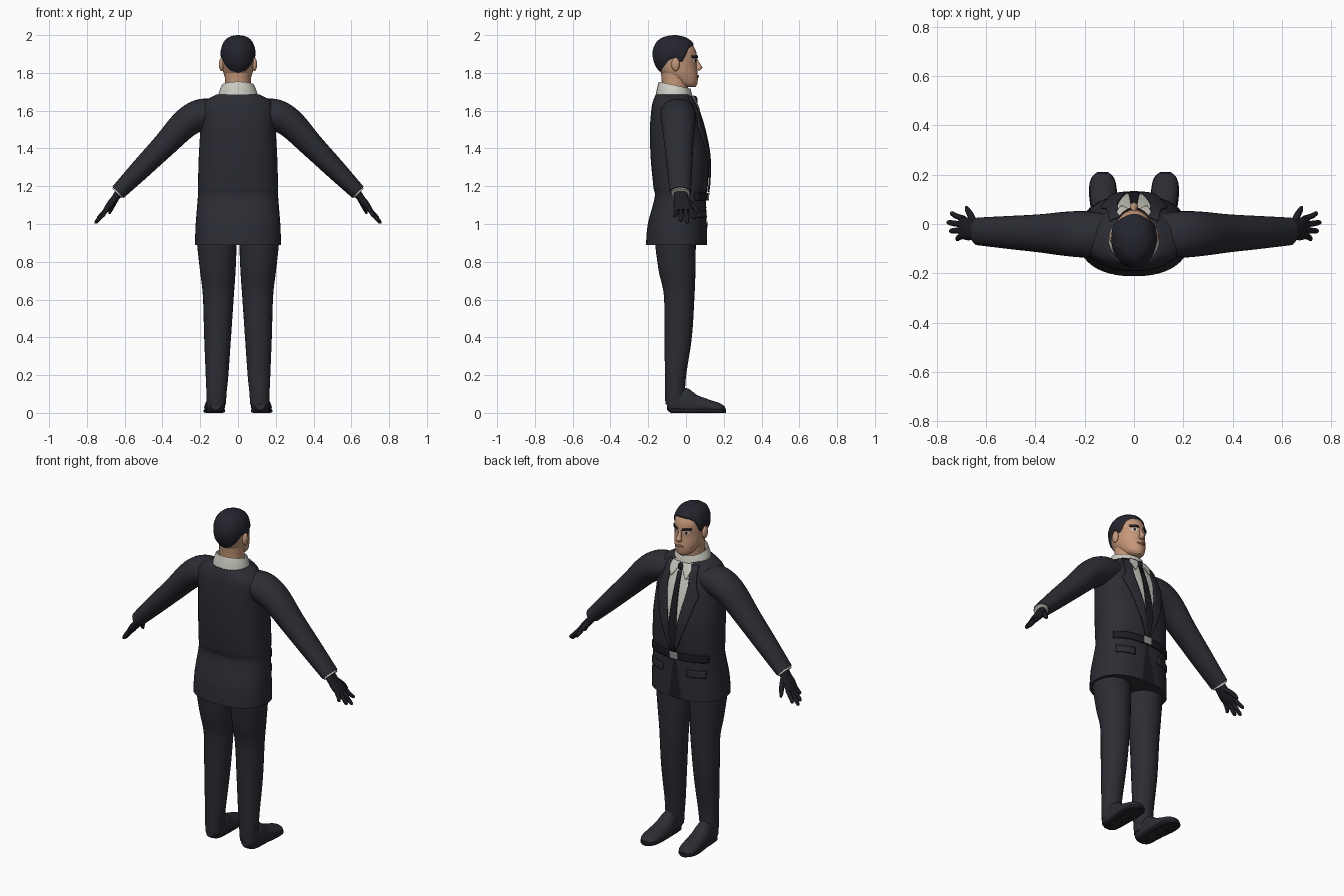
import bpy, bmesh, math
from mathutils import Vector

cube = bpy.data.objects.get("Cube")
if cube:
    bpy.data.objects.remove(cube, do_unlink=True)

X, Y, Z = Vector((1, 0, 0)), Vector((0, 1, 0)), Vector((0, 0, 1))


def material(name, r, g, b):
    m = bpy.data.materials.new(name)
    m.use_nodes = True
    m.diffuse_color = (r, g, b, 1)
    bsdf = m.node_tree.nodes["Principled BSDF"]
    bsdf.inputs["Base Color"].default_value = (r, g, b, 1)
    bsdf.inputs["Roughness"].default_value = 0.7
    return m


SUIT = material("charcoal suit", .025, .026, .034)
DARK = material("black cloth", .012, .012, .017)
HAIR = material("dark hair", .018, .019, .027)
SKIN = material("skin", .56, .31, .19)
LIPS = material("lips", .36, .16, .11)
SHIRT = material("shirt white", .62, .61, .55)
METAL = material("buckle grey", .3, .3, .3)


def finish(name, bm, mat, angle=50):
    bmesh.ops.recalc_face_normals(bm, faces=bm.faces)
    me = bpy.data.meshes.new(name)
    bm.to_mesh(me)
    bm.free()
    me.materials.append(mat)
    me.shade_smooth()
    me.set_sharp_from_angle(angle=math.radians(angle))
    ob = bpy.data.objects.new(name, me)
    bpy.context.collection.objects.link(ob)
    return ob


def smooth(stations, steps=5):
    """Catmull-Rom samples through stations (x, y, z, radius a, radius b)."""
    out, last = [], len(stations) - 1
    for i in range(last):
        p0, p1, p2, p3 = (stations[max(0, min(last, i + k))] for k in (-1, 0, 1, 2))
        for s in range(steps):
            t = s / steps
            out.append([b + t / 2 * (c - a + t * (2*a - 5*b + 4*c - d + t * (3*b - a - 3*c + d)))
                        for a, b, c, d in zip(p0, p1, p2, p3)])
    return out + [list(stations[-1])]


def loft(name, stations, mat, side=X, axis=None, power=2, n=28, caps=True, floor=False):
    """Skin superelliptic rings along the stations."""
    bm, rings, pts = bmesh.new(), [], smooth(stations)
    for i, s in enumerate(pts):
        a, b = pts[max(0, i - 1)], pts[min(len(pts) - 1, i + 1)]
        along = (axis or Vector(b[:3]) - Vector(a[:3])).normalized()
        up = along.cross(side).normalized()
        ring = []
        for k in range(n):
            c, d = math.cos(math.tau * k / n), math.sin(math.tau * k / n)
            p = (Vector(s[:3]) + side * s[3] * math.copysign(abs(c) ** (2 / power), c)
                 + up * s[4] * math.copysign(abs(d) ** (2 / power), d))
            if floor:
                p.z = max(p.z, 0)
            ring.append(bm.verts.new(p))
        rings.append(ring)
    for r, q in zip(rings, rings[1:]):
        for k in range(n):
            bm.faces.new((r[k], r[(k + 1) % n], q[(k + 1) % n], q[k]))
    if caps:
        bm.faces.new(rings[0])
        bm.faces.new(rings[-1])
    return finish(name, bm, mat)


def lerp_table(table, key, col):
    for a, b in zip(table, table[1:]):
        if a[col] <= key <= b[col]:
            t = (key - a[col]) / max(b[col] - a[col], 1e-9)
            return [u + t * (v - u) for u, v in zip(a, b)]
    return table[0] if key < table[0][col] else table[-1]


def panel(name, body, rows, mat, lift=.004, power=2, mirror=1, thick=0, cols=8, steps=5):
    """Sheet given by rows (z, x0, x1), laid on the front of a lofted body."""
    bm, grid = bmesh.new(), []
    for i in range((len(rows) - 1) * steps + 1):
        j = min(i // steps, len(rows) - 2)
        t = i / steps - j
        z, x0, x1 = (u + t * (v - u) for u, v in zip(rows[j], rows[j + 1]))
        _, cy, _, rx, ry = lerp_table(body, z, 2)
        line = []
        for k in range(cols + 1):
            x = x0 + (x1 - x0) * k / cols
            bulge = max(0, 1 - abs(x / rx) ** power) ** (1 / power)
            line.append(bm.verts.new((x * mirror, cy + ry * bulge + lift, z)))
        grid.append(line)
    for r, q in zip(grid, grid[1:]):
        for k in range(cols):
            bm.faces.new((r[k], r[k + 1], q[k + 1], q[k]))
    ob = finish(name, bm, mat)
    if thick:
        mod = ob.modifiers.new("thickness", 'SOLIDIFY')
        mod.thickness, mod.offset = thick, 0
    return ob


def ball(name, loc, size, mat):
    bm = bmesh.new()
    bmesh.ops.create_uvsphere(bm, u_segments=16, v_segments=10, radius=1)
    for v in bm.verts:
        v.co = Vector(a * b + c for a, b, c in zip(v.co, size, loc))
    return finish(name, bm, mat)


# Jacket body
TORSO = [(0, -.05, .89, .228, .162), (0, -.046, 1, .224, .156), (0, -.03, 1.14, .213, .136),
         (0, -.029, 1.2, .212, .144), (0, -.034, 1.35, .208, .153), (0, -.05, 1.5, .2, .141),
         (0, -.062, 1.6, .2, .122), (0, -.068, 1.65, .175, .107), (0, -.068, 1.685, .115, .092)]
loft("jacket_body", TORSO, SUIT, axis=Z, power=2.3, n=48)
body = smooth(TORSO)
cloth = dict(body=body, power=2.3)

# Shirt, tie, belt and front opening
panel("shirt_front", rows=[(1.17, -.012, .012), (1.35, -.04, .04), (1.55, -.072, .072),
                           (1.68, -.06, .06)], mat=SHIRT, **cloth)
panel("tie", rows=[(1.17, -.011, .011), (1.3, -.026, .026), (1.63, -.011, .011)],
      mat=DARK, lift=.01, thick=.006, **cloth)
ball("tie_knot", (0, .048, 1.655), (.018, .014, .024), DARK)
panel("belt", rows=[(1.125, -.19, .19), (1.165, -.19, .19)], mat=DARK, lift=.005,
      thick=.008, cols=24, **cloth)
panel("buckle", rows=[(1.125, -.026, .026), (1.167, -.026, .026)], mat=METAL, lift=.012,
      thick=.008, **cloth)
panel("jacket_opening", rows=[(.892, -.05, .035), (1.125, -.008, .008)], mat=DARK, lift=.003, **cloth)

# Shirt collar, neck
loft("shirt_collar", [(0, -.062, 1.665, .108, .1), (0, -.06, 1.7, .1, .095),
                      (0, -.06, 1.735, .086, .086)], SHIRT, axis=Vector((0, .22, 1)), caps=False)
loft("neck", [(0, -.065, 1.66, .07, .072), (0, -.058, 1.74, .068, .07),
              (0, -.06, 1.82, .07, .075)], SKIN, axis=Z)

# Head
HEAD = [(0, .018, 1.724, .026, .032), (0, .005, 1.74, .05, .054), (0, -.016, 1.77, .066, .079),
        (0, -.036, 1.8, .077, .097), (0, -.05, 1.84, .082, .106), (0, -.055, 1.88, .084, .113),
        (0, -.058, 1.92, .083, .109), (0, -.06, 1.96, .067, .086),
        (0, -.06, 1.982, .04, .05), (0, -.06, 1.99, .004, .005)]
loft("head", HEAD, SKIN, axis=Z, n=36)
skull = smooth(HEAD)
loft("nose", [(0, .052, 1.878, .008, .006), (0, .062, 1.85, .01, .012),
              (0, .07, 1.828, .016, .017), (0, .06, 1.812, .013, .012)], SKIN, axis=Z, n=14)
loft("chin", [(0, .03, 1.725, .014, .018), (0, .036, 1.742, .026, .024),
              (0, .036, 1.765, .02, .022)], SKIN, axis=Z, n=16)
panel("mouth", skull, [(1.776, -.016, .016), (1.783, -.028, .028), (1.79, -.014, .014)], LIPS,
      lift=.003, thick=.004)

# Hair cap with a hairline that follows the head
HAIRLINE = [(0, 1.945), (30, 1.942), (48, 1.93), (60, 1.9), (72, 1.855), (80, 1.86), (92, 1.88),
            (108, 1.868), (125, 1.84), (150, 1.812), (180, 1.8)]
bm, cols, around, rows = bmesh.new(), [], 72, 18
for k in range(around):
    a = math.tau * k / around
    low = lerp_table(HAIRLINE, math.degrees(min(a, math.tau - a)), 0)[1]
    col = []
    for i in range(rows):
        t = i / rows
        z = low + (1.99 - low) * math.sin(t * math.pi / 2)
        _, cy, _, rx, ry = lerp_table(skull, z, 2)
        puff = .008 * min(1, t * 9) + .0015 * math.sin(9 * a) * t
        col.append(bm.verts.new(((rx + puff) * math.sin(a), cy + (ry + puff) * math.cos(a), z + .01 * t)))
    cols.append(col)
crown = bm.verts.new((0, -.06, 2))
for c, d in zip(cols, cols[1:] + cols[:1]):
    for i in range(rows - 1):
        bm.faces.new((c[i], d[i], d[i + 1], c[i + 1]))
    bm.faces.new((c[-1], d[-1], crown))
finish("hair", bm, HAIR)

# Everything that comes in pairs
for s, tag in ((1, "left"), (-1, "right")):
    def flip(stations):
        return [(p[0] * s, *p[1:]) for p in stations]

    # Face
    ball(tag + "_ear", (.087 * s, -.055, 1.845), (.014, .022, .036), SKIN)
    panel(tag + "_eye", skull, [(1.857, .028, .046), (1.865, .019, .053), (1.873, .028, .045)],
          SHIRT, lift=.002, mirror=s)
    panel(tag + "_iris", skull, [(1.857, .033, .04), (1.865, .03, .043), (1.873, .033, .04)],
          DARK, lift=.004, mirror=s)
    panel(tag + "_brow", skull, [(1.88, .014, .057), (1.892, .018, .06)], HAIR, lift=.005,
          mirror=s, thick=.006)

    # Lapel, collar tip and pocket flap
    panel(tag + "_lapel", rows=[(1.17, .004, .016), (1.35, .032, .085), (1.52, .064, .135),
                                (1.56, .068, .115), (1.675, .058, .098)], mat=SUIT, lift=.008,
          thick=.009, mirror=s, **cloth)
    panel(tag + "_collar_tip", rows=[(1.6, .045, .055), (1.65, .014, .07), (1.68, .008, .06)],
          mat=SHIRT, lift=.014, thick=.006, mirror=s, **cloth)
    panel(tag + "_pocket_flap", rows=[(1.035, .08, .18), (1.075, .08, .18)], mat=SUIT, lift=.004,
          thick=.008, mirror=s, **cloth)

    # Sleeve and cuff
    loft(tag + "_sleeve", flip([(.1, -.045, 1.6, .085, .06), (.19, -.042, 1.58, .094, .083),
                                (.275, -.04, 1.535, .09, .078), (.387, -.038, 1.42, .077, .065),
                                (.52, -.034, 1.285, .066, .054), (.635, -.03, 1.168, .056, .042)]),
         SUIT, side=Y)
    loft(tag + "_cuff", flip([(.62, -.03, 1.183, .05, .037), (.641, -.03, 1.162, .05, .036)]),
         SHIRT, side=Y)

    # Gloved hand
    loft(tag + "_palm", flip([(.62, -.03, 1.18, .036, .026), (.648, -.026, 1.14, .038, .02),
                              (.675, -.02, 1.105, .046, .02), (.703, -.014, 1.07, .044, .013)]),
         DARK, side=Y, power=2.4)
    for i, (y, tx, ty, tz) in enumerate(((.022, .742, .042, 1.025), (-.002, .755, .006, 1.002),
                                         (-.026, .745, -.028, 1.012), (-.048, .72, -.06, 1.035))):
        loft(f"{tag}_finger_{i + 1}",
             flip([(.69, y, 1.085, .012, .012), (.7 + (tx - .7) * .5, (y + ty) / 2, (1.075 + tz) / 2, .012, .012),
                   (tx - .004, ty, tz + .008, .01, .01), (tx, ty, tz, .004, .004)]), DARK, side=Y, n=10)
    loft(tag + "_thumb", flip([(.645, -.005, 1.135, .016, .014), (.66, .03, 1.105, .015, .014),
                               (.674, .055, 1.075, .012, .012), (.68, .07, 1.055, .005, .005)]),
         DARK, side=X, n=10)

    # Trouser leg
    loft(tag + "_trouser_leg", flip([(.115, -.055, .045, .052, .054), (.114, -.058, .1, .053, .053),
                                     (.111, -.055, .2, .06, .056), (.108, -.042, .4, .071, .073),
                                     (.104, -.036, .62, .082, .081), (.107, -.047, .75, .094, .097),
                                     (.112, -.056, .9, .105, .108), (.112, -.055, .97, .104, .108)]),
         SUIT, axis=Z)

    # Shoe and sole
    loft(tag + "_shoe", flip([(.118, -.1, .045, .028, .03), (.118, -.07, .05, .046, .055),
                              (.118, 0, .052, .048, .08), (.12, .06, .04, .052, .054),
                              (.125, .13, .03, .054, .038), (.127, .18, .024, .047, .027),
                              (.127, .207, .02, .022, .012)]), SUIT, axis=Y, floor=True)
    loft(tag + "_sole", flip([(.12, -.085, .014, .025, .012), (.12, -.06, .012, .046, .014),
                              (.121, .04, .011, .052, .013), (.126, .13, .011, .057, .013),
                              (.127, .185, .011, .047, .013), (.127, .212, .011, .02, .011)]),
         DARK, axis=Y, power=3, floor=True)
